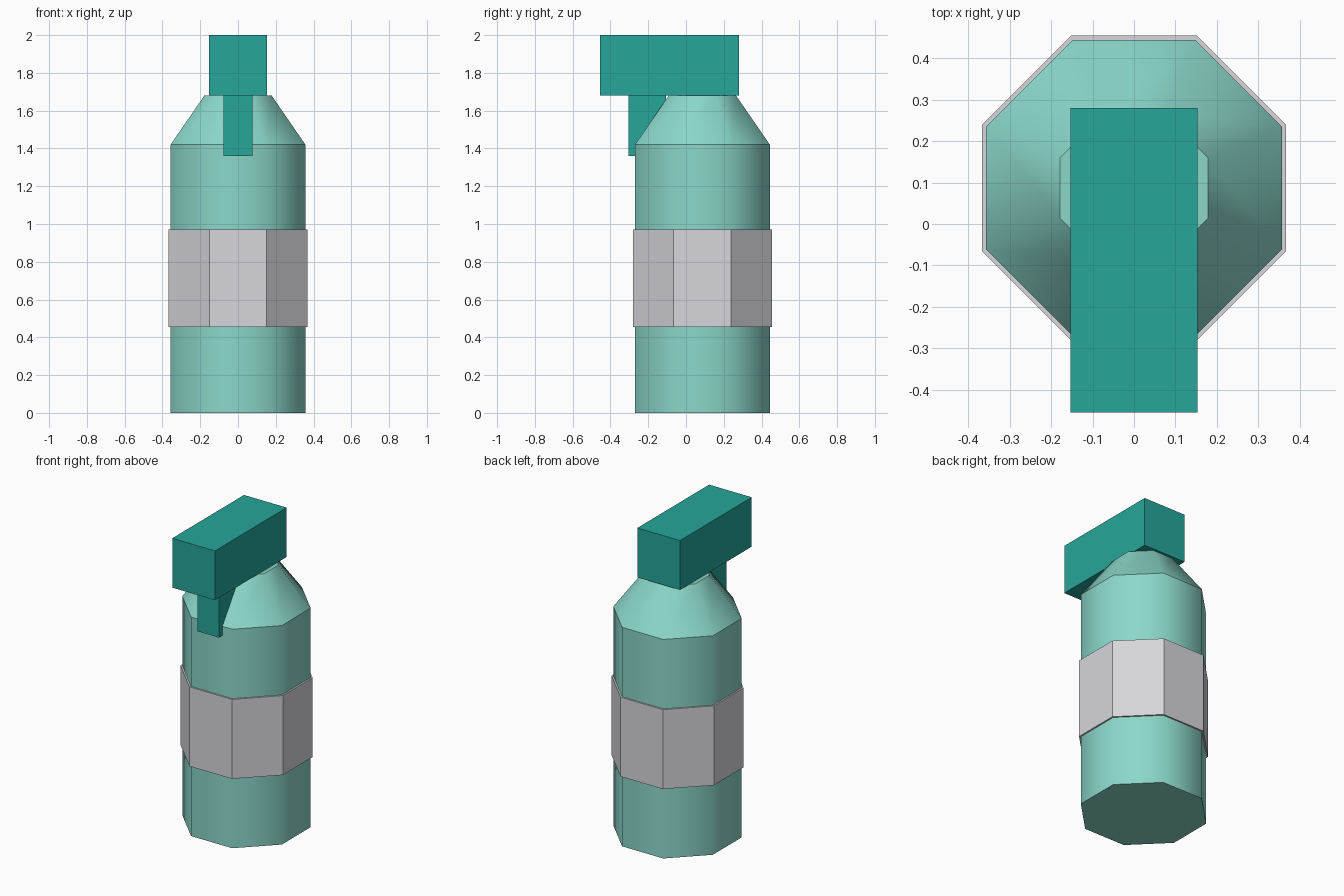
import bpy
import bmesh
import math

cube = bpy.data.objects.get("Cube")
if cube:
    bpy.data.objects.remove(cube, do_unlink=True)

SIDES = 8
CENTRE_Y = 0.087


def material(name, rgb):
    mat = bpy.data.materials.new(name)
    mat.use_nodes = True
    colour = (*rgb, 1.0)
    mat.diffuse_color = colour
    mat.node_tree.nodes["Principled BSDF"].inputs["Base Color"].default_value = colour
    return mat


def finish(bm, name, mat):
    bmesh.ops.recalc_face_normals(bm, faces=bm.faces)
    mesh = bpy.data.meshes.new(name)
    bm.to_mesh(mesh)
    bm.free()
    mesh.materials.append(mat)
    obj = bpy.data.objects.new(name, mesh)
    bpy.context.collection.objects.link(obj)
    return obj


def octagon_rings(bm, profile):
    """Stack octagons (flat-to-centre distance, height) with flats facing the axes."""
    rings = []
    for apothem, z in profile:
        r = apothem / math.cos(math.pi / SIDES)
        angles = [(i + 0.5) * math.tau / SIDES for i in range(SIDES)]
        rings.append([bm.verts.new((r * math.cos(a), CENTRE_Y + r * math.sin(a), z))
                      for a in angles])
    return rings


def bridge(bm, low, high):
    return [bm.faces.new((low[i], low[(i + 1) % SIDES], high[(i + 1) % SIDES], high[i]))
            for i in range(SIDES)]


def box(name, mat, low, high):
    bm = bmesh.new()
    bmesh.ops.create_cube(bm, size=1)
    for v in bm.verts:
        v.co = [a + (c + 0.5) * (b - a) for a, b, c in zip(low, high, v.co)]
    return finish(bm, name, mat)


mint = material("mint plastic", (0.258, 0.679, 0.584))
grey = material("pale grey label", (0.679, 0.679, 0.716))
teal = material("teal plastic", (0.0194, 0.381, 0.323))

# Bottle: rounded walls and shoulder, with crisp rims between them
bm = bmesh.new()
rings = octagon_rings(bm, [(0.357, 0), (0.357, 1.42), (0.178, 1.68)])
for low, high in zip(rings, rings[1:]):
    for face in bridge(bm, low, high):
        face.smooth = True
bm.faces.new(rings[0])
bm.faces.new(rings[-1])
for edge in bm.edges:
    if abs(edge.verts[0].co.z - edge.verts[1].co.z) < 0.001:
        edge.smooth = False
finish(bm, "bottle", mint)

# Label: flat-sided sleeve around the bottle
bm = bmesh.new()
rings = octagon_rings(bm, [(0.357, 0.455), (0.367, 0.455), (0.367, 0.97), (0.357, 0.97)])
for low, high in zip(rings, rings[1:]):
    bridge(bm, low, high)
finish(bm, "label_band", grey)

# Spray head and trigger
box("spray_head", teal, (-0.153, -0.455, 1.68), (0.153, 0.28, 2.0))
box("trigger", teal, (-0.077, -0.305, 1.36), (0.077, -0.105, 1.68))
